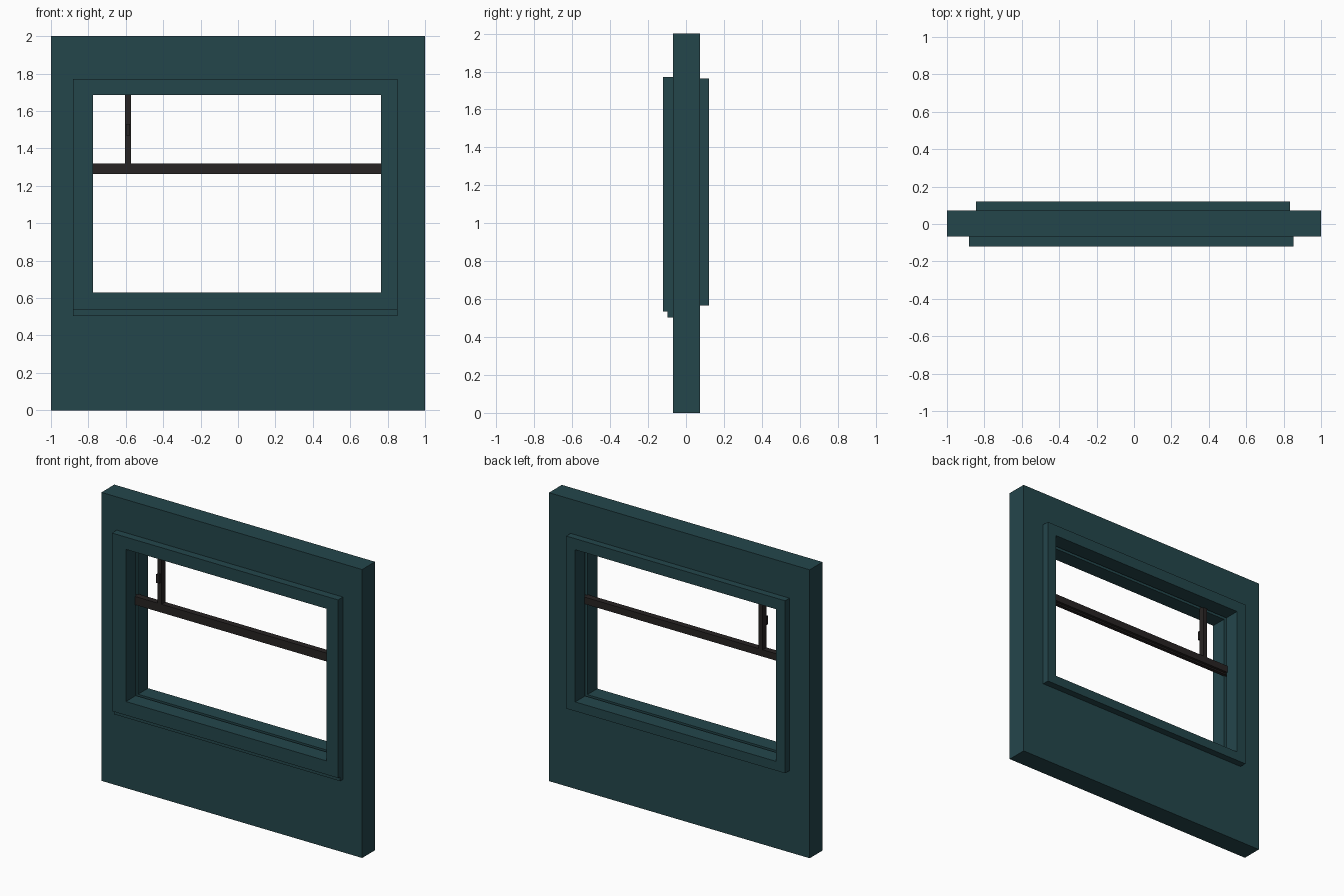
import bpy, bmesh

if "Cube" in bpy.data.objects:
    bpy.data.objects.remove(bpy.data.objects["Cube"])


def material(name, rgb):
    m = bpy.data.materials.new(name)
    m.diffuse_color = (*rgb, 1)
    m.use_nodes = True
    m.node_tree.nodes["Principled BSDF"].inputs["Base Color"].default_value = m.diffuse_color
    return m


TEAL = material("dark_teal", (0.0176, 0.0612, 0.0704))
DARK = material("charcoal_brown", (0.0205, 0.0175, 0.0168))


def finish(name, bm, mat):
    bmesh.ops.recalc_face_normals(bm, faces=bm.faces)
    me = bpy.data.meshes.new(name)
    bm.to_mesh(me)
    bm.free()
    me.materials.append(mat)
    ob = bpy.data.objects.new(name, me)
    bpy.context.collection.objects.link(ob)
    return ob


def ring(name, section, mat):
    """Closed frame: section is a loop of (rectangle, y) steps."""
    bm = bmesh.new()
    loops = []
    for (x0, x1, z0, z1), y in section:
        loops.append([bm.verts.new(p) for p in
                      ((x0, y, z0), (x1, y, z0), (x1, y, z1), (x0, y, z1))])
    for i, a in enumerate(loops):
        b = loops[(i + 1) % len(loops)]
        for k in range(4):
            n = (k + 1) % 4
            bm.faces.new((a[k], a[n], b[n], b[k]))
    return finish(name, bm, mat)


def prism(name, x0, x1, yz, mat):
    """Profile in y/z extruded along x."""
    bm = bmesh.new()
    a = [bm.verts.new((x0, y, z)) for y, z in yz]
    b = [bm.verts.new((x1, y, z)) for y, z in yz]
    bm.faces.new(a)
    bm.faces.new(b)
    for i in range(len(a)):
        n = (i + 1) % len(a)
        bm.faces.new((a[i], a[n], b[n], b[i]))
    return finish(name, bm, mat)


def box(name, x0, x1, y0, y1, z0, z1, mat):
    return prism(name, x0, x1, ((y0, z0), (y1, z0), (y1, z1), (y0, z1)), mat)


# Rectangles: x0, x1, z0, z1
PANEL = (-1, 1, 0, 2)
OPENING = (-0.775, 0.765, 0.63, 1.685)
HOLE = (-0.805, 0.795, 0.60, 1.715)
FRONT_OUT = (-0.882, 0.852, 0.535, 1.77)
BACK_OUT = (-0.845, 0.834, 0.566, 1.762)
YF, YB = -0.068, 0.073      # wall faces
DEPTH, GAP = 0.121, 0.012   # trim reach, half width of the glazing groove

# Wall panel with its window hole
ring("wall_panel", [(PANEL, YF), (PANEL, YB), (HOLE, YB), (HOLE, YF)], TEAL)

# Front and back trims, each lining the hole up to the central groove
for name, out, face, wall, s in (("front_trim", FRONT_OUT, -DEPTH, YF, -GAP),
                                 ("back_trim", BACK_OUT, DEPTH, YB, GAP)):
    ring(name, [(OPENING, face), (out, face), (out, wall),
                (HOLE, wall), (HOLE, s), (OPENING, s)], TEAL)

# Thin sill strip under the front trim
box("sill_strip", -0.882, 0.852, -0.097, YF, 0.504, 0.535, TEAL)

# Transom rail with a stepped section
prism("transom_rail", -0.80, 0.79,
      ((-0.02, 1.262), (0.004, 1.262), (0.004, 1.272),
       (0.022, 1.272), (0.022, 1.32), (-0.02, 1.32)), DARK)

# Upright bar above the transom, and its small catch
box("upright_bar", -0.604, -0.572, -0.02, 0.022, 1.315, 1.71, DARK)
box("catch", -0.598, -0.578, -0.042, -0.018, 1.47, 1.53, DARK)
